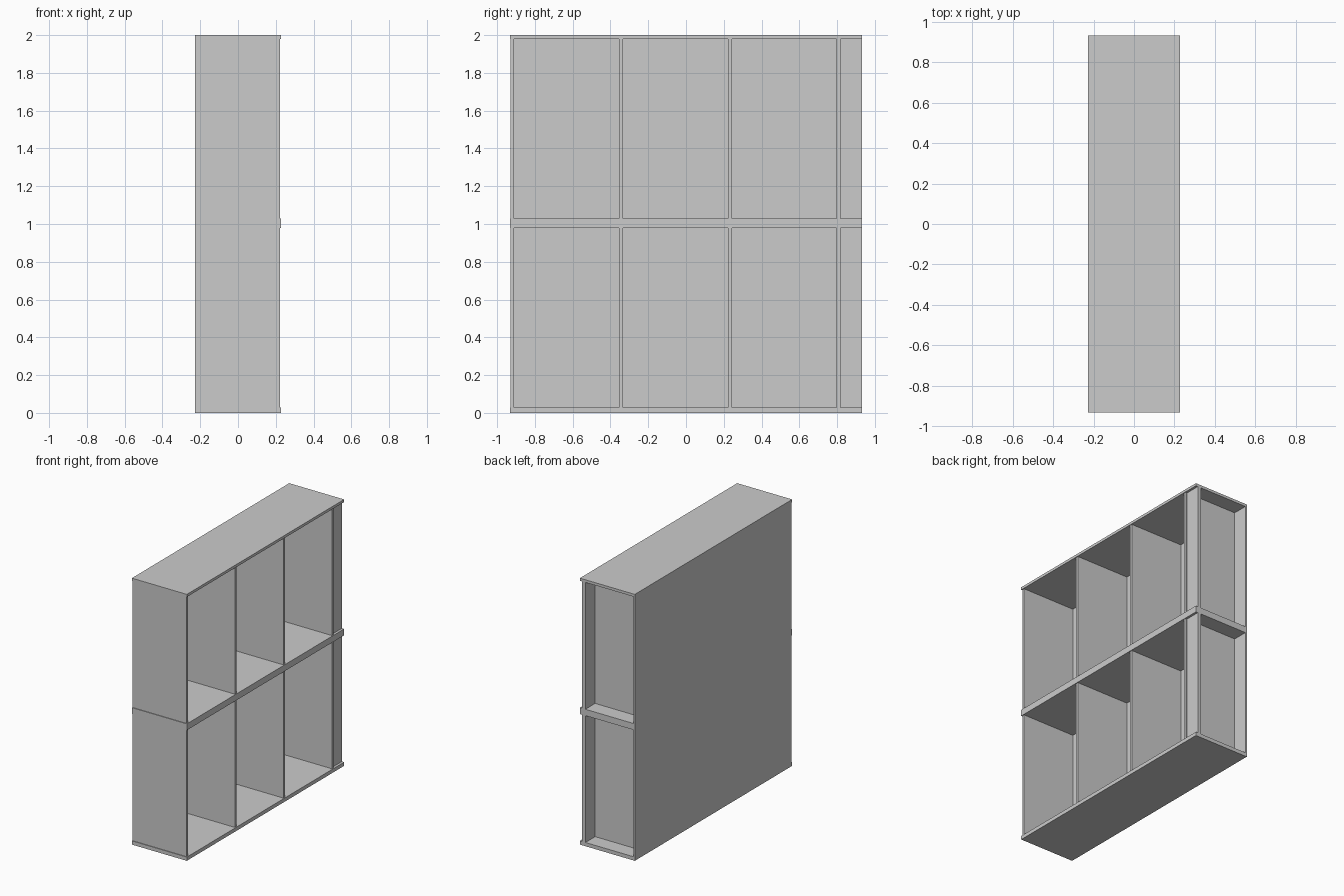
import bpy

cube = bpy.data.objects.get("Cube")
if cube:
    bpy.data.objects.remove(cube, do_unlink=True)

# Single painted finish
GREY = (0.6, 0.6, 0.6, 1.0)
paint = bpy.data.materials.new("grey_paint")
paint.use_nodes = True
paint.diffuse_color = GREY
paint.node_tree.nodes["Principled BSDF"].inputs["Base Color"].default_value = GREY


def board(name, x, y, z):
    """Flat board filling the given (min, max) spans."""
    spans = (x, y, z)
    bpy.ops.mesh.primitive_cube_add(size=1, location=[(a + b) / 2 for a, b in spans])
    obj = bpy.context.object
    obj.name = name
    obj.scale = [b - a for a, b in spans]
    bpy.ops.object.transform_apply(location=False, rotation=False, scale=True)
    obj.data.materials.append(paint)
    return obj


BACK, FACE, END = -0.228, 0.228, 0.933
INNER = BACK + 0.012      # inside of the back panel
EDGE = 0.222              # upright front edges sit just behind the shelves
WALL = -0.928             # end wall sits just inside the shelf ends
levels = {"bottom_shelf": (0, 0.028),
          "middle_shelf": (0.98, 1.028),
          "top_shelf": (1.98, 2.0)}

# Back panel and full-length shelves
board("back_panel", (BACK, INNER), (WALL, END), (0, 2))
for name, z in levels.items():
    board(name, (BACK, FACE), (-END, END), z)

# Uprights and end niche panels, one set per storey
storeys = {"lower": (0.028, 0.98), "upper": (1.028, 1.98)}
dividers = {"front": (-0.354, -0.333), "middle": (0.222, 0.243), "rear": (0.798, 0.818)}
for storey, z in storeys.items():
    board(storey + "_end_wall", (BACK, EDGE), (WALL, -0.91), z)
    for name, y in dividers.items():
        board(f"{storey}_{name}_divider", (INNER, EDGE), y, z)
    board(storey + "_niche_panel", (0.182, 0.21), (0.818, END), z)
